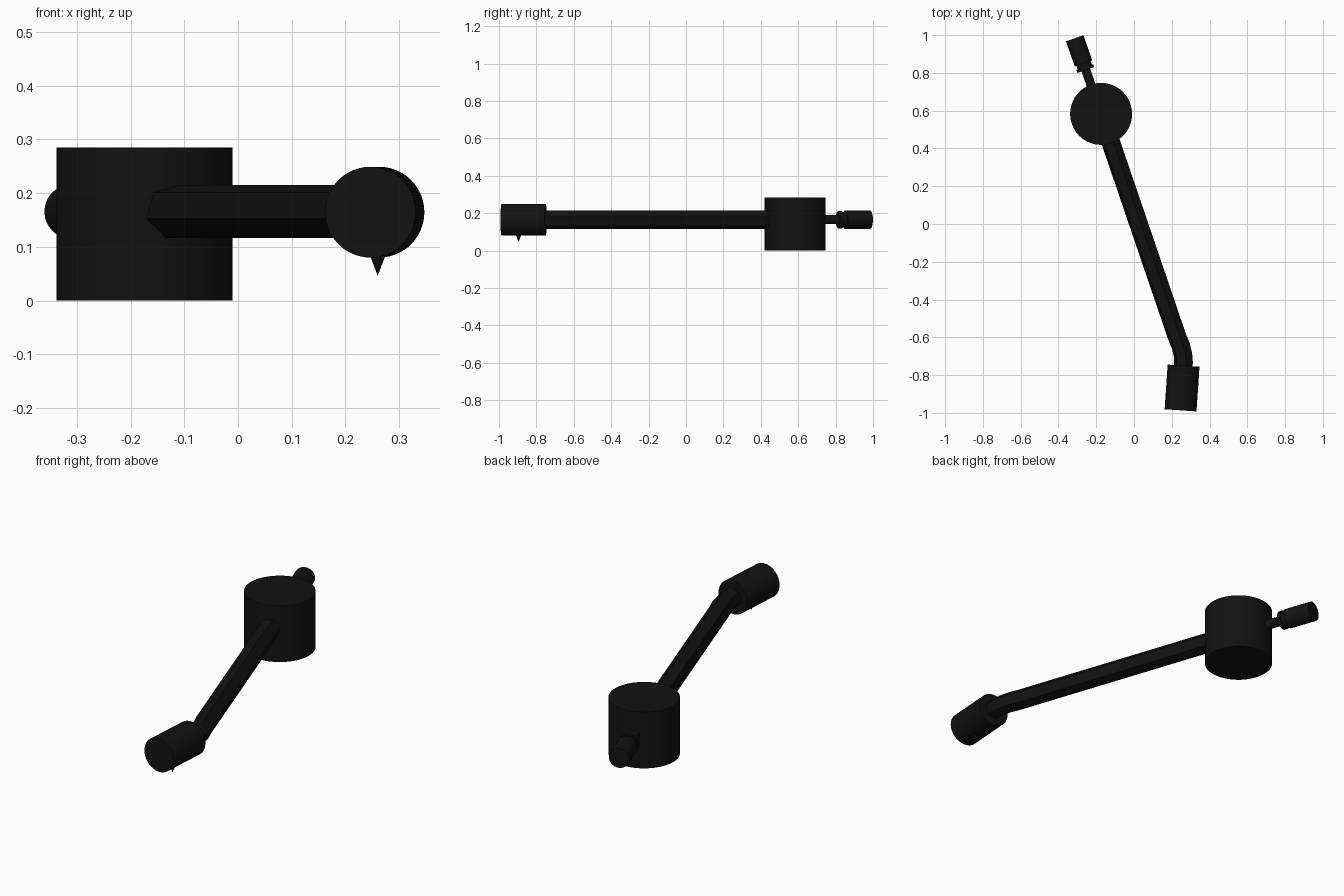
import bpy, bmesh, math
from mathutils import Vector

if "Cube" in bpy.data.objects:
    bpy.data.objects.remove(bpy.data.objects["Cube"])

black = bpy.data.materials.new("black")
black.diffuse_color = (0.006, 0.006, 0.006, 1)
black.use_nodes = True
black.node_tree.nodes["Principled BSDF"].inputs["Base Color"].default_value = black.diffuse_color
Z = 0.1655                                   # height of the arm axis
PIVOT = Vector((-0.174, 0.583, Z))
BACK = Vector((-0.33, 0.944, 0)).normalized()


def finish(name, bm, smooth=True):
    bmesh.ops.recalc_face_normals(bm, faces=bm.faces)
    me = bpy.data.meshes.new(name)
    bm.to_mesh(me)
    bm.free()
    ob = bpy.data.objects.new(name, me)
    bpy.context.collection.objects.link(ob)
    me.materials.append(black)
    if smooth:
        bpy.ops.object.select_all(action='DESELECT')
        ob.select_set(True)
        bpy.context.view_layer.objects.active = ob
        bpy.ops.object.shade_smooth_by_angle(angle=math.radians(35))
    return ob


def skin(bm, rings):
    """Bridge rings of points and cap both ends."""
    vs = [[bm.verts.new(p) for p in r] for r in rings]
    n = len(vs[0])
    for a, b in zip(vs, vs[1:]):
        for i in range(n):
            bm.faces.new((a[i], a[(i + 1) % n], b[(i + 1) % n], b[i]))
    bm.faces.new(vs[0])
    bm.faces.new(vs[-1])


def lathe(name, origin, axis, profile, sides):
    """Turn (distance, radius) pairs around an axis."""
    axis = Vector(axis).normalized()
    q = axis.to_track_quat('Z', 'Y')
    rings = []
    for s, r in profile:
        rings.append([Vector(origin) + q @ Vector((r * math.cos(2 * math.pi * i / sides),
                                                   r * math.sin(2 * math.pi * i / sides), s))
                      for i in range(sides)])
    bm = bmesh.new()
    skin(bm, rings)
    return finish(name, bm)


# Upright pivot drum
lathe("pivot_drum", (PIVOT.x, PIVOT.y, 0), (0, 0, 1), [(0, 0.164), (0.285, 0.164)], 64)

# Six-sided arm tube, straight then bending into the head
path = [PIVOT, Vector((0.229, -0.6, Z)), Vector((0.248, -0.645, Z)),
        Vector((0.259, -0.69, Z)), Vector((0.262, -0.73, Z)), Vector((0.261, -0.78, Z))]
rings = []
for i, p in enumerate(path):
    before = (p - path[max(i - 1, 0)]).normalized()
    after = (path[min(i + 1, len(path) - 1)] - p).normalized()
    t = (before + after).normalized()
    left = Vector((t.y, -t.x, 0))            # points to -x as the arm runs forward
    rings.append([p + 0.051 * (left * math.cos(a) + Vector((0, 0, math.sin(a))))
                  for a in (math.radians(45 + 60 * k) for k in range(6))])
bm = bmesh.new()
skin(bm, rings)
finish("arm_tube", bm, smooth=False)

# Rear rod, collar and counterweight in line with the arm
lathe("rear_rod", PIVOT, BACK, [(0.1, 0.024), (0.3, 0.024)], 24)
lathe("counterweight", PIVOT, BACK,
      [(0.246, 0.047), (0.262, 0.047), (0.262, 0.04), (0.283, 0.04),
       (0.283, 0.049), (0.424, 0.049)], 32)

# Head cylinder at the front, slightly turned
lathe("head", (0.2625, -0.75, 0.1645), (-0.016, -0.236, 0),
      [(0, 0.0845), (0.237, 0.0845)], 48)

# Needle under the head
lathe("needle", (0.26, -0.895, 0.047), (0, 0, 1), [(0, 0.0003), (0.065, 0.025)], 16)
